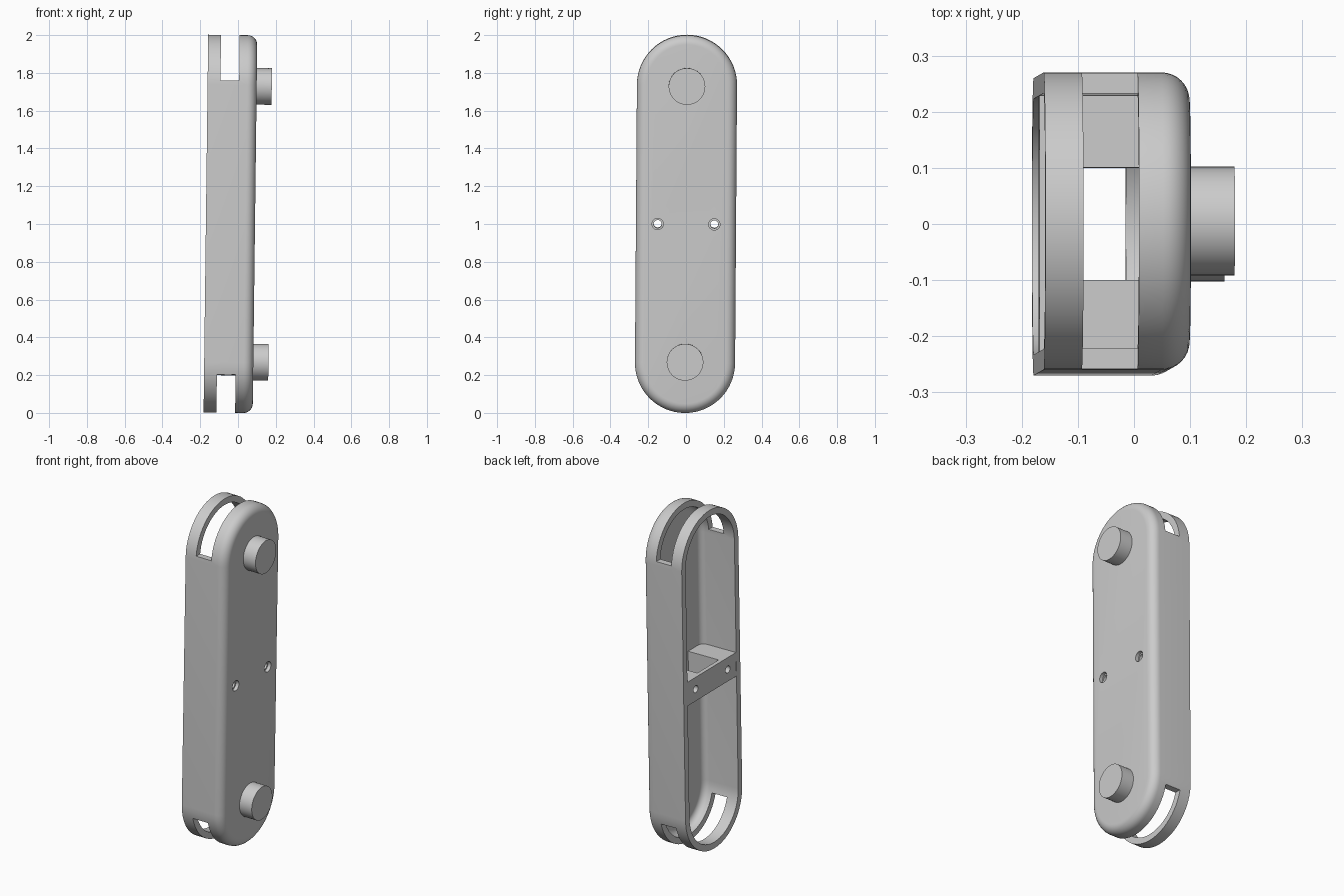
import bpy
import bmesh
from math import cos, sin, pi
from mathutils import Matrix, Euler

old = bpy.data.objects.get("Cube")
if old:
    bpy.data.objects.remove(old, do_unlink=True)

HALF_WIDTH, STRAIGHT = 0.265, 0.735
BACK, FACE, FLOOR = -0.17, 0.09, 0.055
TILT = Matrix.Translation((0, 0, 1)) @ Euler((-0.007, 0.0122, 0)).to_matrix().to_4x4()

grey = bpy.data.materials.new("plain grey")
grey.use_nodes = True
grey.diffuse_color = (0.6, 0.6, 0.6, 1)
grey.node_tree.nodes["Principled BSDF"].inputs["Base Color"].default_value = (0.6, 0.6, 0.6, 1)


def make(name, bm):
    bmesh.ops.recalc_face_normals(bm, faces=bm.faces)
    mesh = bpy.data.meshes.new(name)
    bm.to_mesh(mesh)
    bm.free()
    mesh.materials.append(grey)
    obj = bpy.data.objects.new(name, mesh)
    bpy.context.collection.objects.link(obj)
    return obj


def stadium(bm, x, inset, steps=32):
    """Ring of vertices round a pill outline, shrunk by inset."""
    r, ring = HALF_WIDTH - inset, []
    for end, start in ((1, 0), (-1, pi)):
        for i in range(steps + 1):
            a = start + pi * i / steps
            ring.append(bm.verts.new((x, r * cos(a), end * STRAIGHT + r * sin(a))))
    return ring


def fillet(x, inset, radius, steps=8):
    """Rounded corner from a side wall into a face at x."""
    return [(x - radius + radius * sin(t), inset + radius - radius * cos(t))
            for t in (pi / 2 * i / steps for i in range(steps + 1))]


def box(name, lo, hi):
    bm = bmesh.new()
    bmesh.ops.create_cube(bm, size=1)
    for v in bm.verts:
        v.co = [(a + b) / 2 + c * (b - a) for a, b, c in zip(lo, hi, v.co)]
    return make(name, bm)


def cylinder(name, x0, x1, y, z, radius, sides=48):
    bm = bmesh.new()
    place = Matrix.Translation(((x0 + x1) / 2, y, z)) @ Matrix.Rotation(pi / 2, 4, 'Y')
    bmesh.ops.create_cone(bm, cap_ends=True, segments=sides, radius1=radius,
                          radius2=radius, depth=x1 - x0, matrix=place)
    return make(name, bm)


def cut(obj, cutters):
    for c in cutters:
        mod = obj.modifiers.new("cut", 'BOOLEAN')
        mod.operation, mod.solver, mod.object = 'DIFFERENCE', 'EXACT', c
    deps = bpy.context.evaluated_depsgraph_get()
    mesh = bpy.data.meshes.new_from_object(obj.evaluated_get(deps))
    obj.modifiers.clear()
    obj.data = mesh


# Shell: hollow pill, open on one side, rounded round the closed face
bm = bmesh.new()
sections = ([(BACK, 0)] + fillet(FACE, 0, 0.05)
            + fillet(FLOOR, 0.037, 0.035)[::-1] + [(BACK, 0.037)])
rings = [stadium(bm, x, inset) for x, inset in sections]
split = 10  # first ring of the inner skin
for k, a in enumerate(rings):
    if k == split - 1:
        bm.faces.new(a)
        continue
    if k == split:
        bm.faces.new(a)
    b = rings[(k + 1) % len(rings)]
    for i in range(len(a)):
        j = (i + 1) % len(a)
        bm.faces.new((a[i], a[j], b[j], b[i]))
shell = make("shell", bm)

# Bridge: two posts joined by a thin plate on the open side
bm = bmesh.new()
outline = [(BACK + 0.001, 0.24), (0.07, 0.24), (0.07, 0.1), (-0.145, 0.1)]
outline += [(x, -y) for x, y in reversed(outline)]
base = bm.faces.new([bm.verts.new((x, y, -0.07)) for x, y in outline])
top = bmesh.ops.extrude_face_region(bm, geom=[base])["geom"]
bmesh.ops.translate(bm, vec=(0, 0, 0.14),
                    verts=[g for g in top if isinstance(g, bmesh.types.BMVert)])
bridge = make("bridge", bm)

# End slots and stepped screw holes
slots = [box("slot_cutter", (-0.102, -0.4, 0.757), (-0.003, 0.4, 1.2)),
         box("slot_cutter", (-0.102, -0.4, -1.2), (-0.003, 0.4, -0.8))]
holes = [cylinder("hole_cutter", -0.3, 0.3, s * 0.15, 0, 0.021, 24) for s in (-1, 1)]
sinks = [cylinder("sink_cutter", 0.07, 0.3, s * 0.15, 0, 0.03, 24) for s in (-1, 1)]
cut(shell, slots + holes + sinks)
cut(bridge, holes)
for c in slots + holes + sinks:
    bpy.data.objects.remove(c, do_unlink=True)

# Pegs on the closed face
pegs = [cylinder(n, 0.07, 0.17, 0, z, 0.097)
        for n, z in (("upper_peg", 0.73), ("lower_peg", -0.73))]

# Slight lean of the whole piece, then smooth shading with sharp edges kept
for obj in [shell, bridge] + pegs:
    obj.data.transform(TILT)
    bpy.ops.object.select_all(action='DESELECT')
    obj.select_set(True)
    bpy.context.view_layer.objects.active = obj
    bpy.ops.object.shade_smooth_by_angle(angle=0.6)
